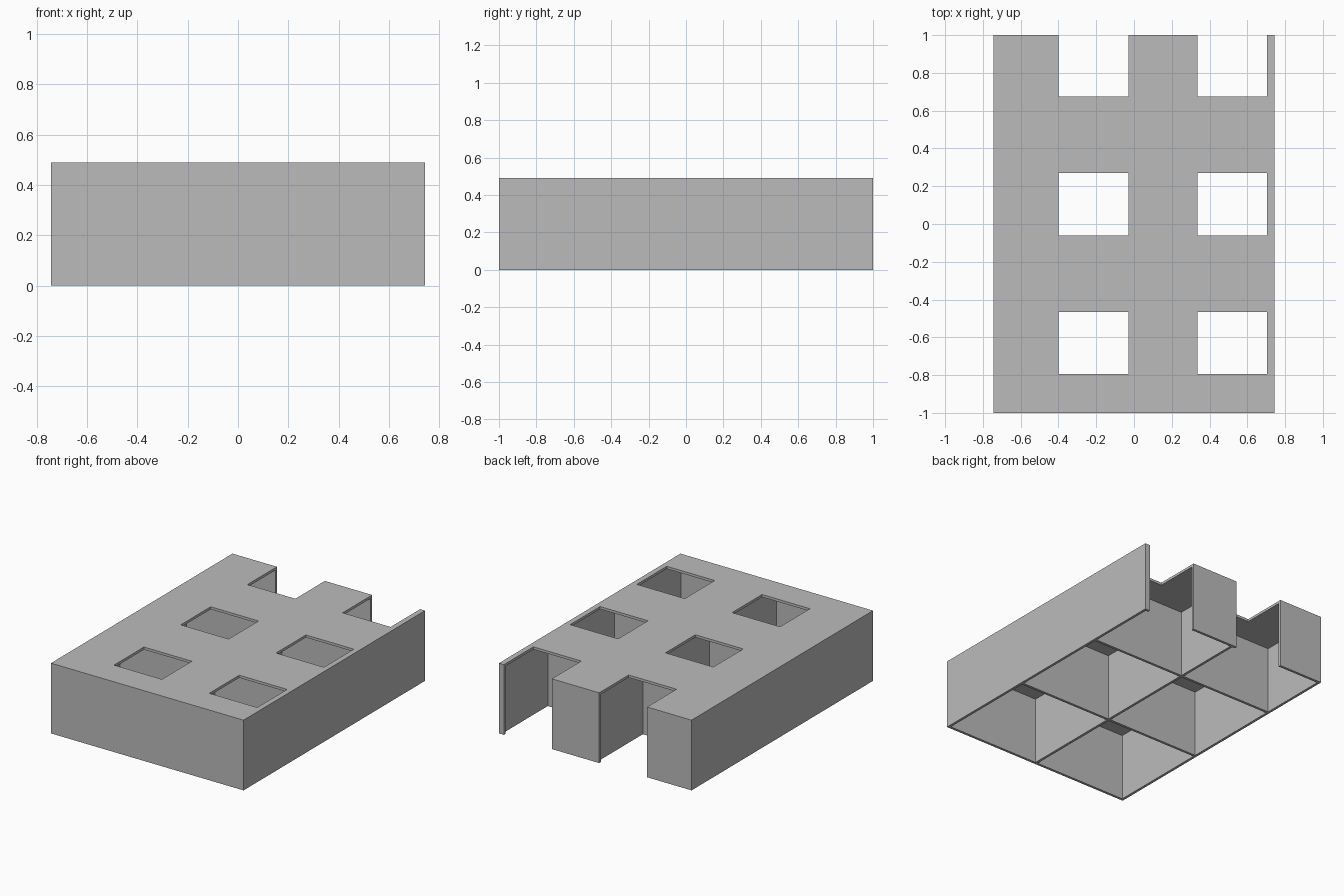
import bpy
import bmesh

cube = bpy.data.objects.get("Cube")
if cube:
    bpy.data.objects.remove(cube, do_unlink=True)

W, D, H = 0.743, 1.0, 0.49   # half width, half depth, height
T = 0.018                    # wall and top panel thickness
PITCH = 0.735                # row and opening spacing

# Wall bands along each axis, and openings cut through the top
x_walls = [(-W, -W + T), (-T / 2, T / 2), (W - T, W)]
y_walls = [(-D, -D + T)]
y_walls += [(-D + PITCH * i, -D + PITCH * i + T) for i in (1, 2)]
y_walls += [(D - T, D)]
x_holes = [(-0.40 + PITCH * i, -0.03 + PITCH * i) for i in range(2)]
y_holes = [(-0.795 + PITCH * i, min(D, -0.465 + PITCH * i)) for i in range(3)]


def cuts(*groups):
    return sorted({round(v, 4) for group in groups for band in group for v in band})


def inside(v, bands):
    return any(a < v < b for a, b in bands)


xs, ys, zs = cuts(x_walls, x_holes), cuts(y_walls, y_holes), [0, H - T, H]
lines = (xs, ys, zs)


def solid(cell):
    """True where the hollow box has material."""
    if any(i < 0 or i >= len(l) - 1 for i, l in zip(cell, lines)):
        return False
    x, y, z = ((l[i] + l[i + 1]) / 2 for i, l in zip(cell, lines))
    if inside(x, x_holes) and inside(y, y_holes):
        return False
    return z > H - T or inside(x, x_walls) or inside(y, y_walls)


# Skin the solid cells with their outer faces only
bm = bmesh.new()
verts = {}


def vert(key):
    if key not in verts:
        verts[key] = bm.verts.new([l[i] for l, i in zip(lines, key)])
    return verts[key]


for i in range(len(xs) - 1):
    for j in range(len(ys) - 1):
        for k in range(len(zs) - 1):
            cell = (i, j, k)
            if not solid(cell):
                continue
            for axis in range(3):
                u, v = (axis + 1) % 3, (axis + 2) % 3
                for side in (0, 1):
                    near = list(cell)
                    near[axis] += 2 * side - 1
                    if solid(near):
                        continue
                    ring = []
                    for du, dv in ((0, 0), (1, 0), (1, 1), (0, 1)):
                        key = list(cell)
                        key[axis] += side
                        key[u] += du
                        key[v] += dv
                        ring.append(vert(tuple(key)))
                    bm.faces.new(ring if side else ring[::-1])

mesh = bpy.data.meshes.new("compartment_box")
bm.to_mesh(mesh)
bm.free()
box = bpy.data.objects.new("compartment_box", mesh)
bpy.context.collection.objects.link(box)

# Plain grey material
grey = bpy.data.materials.new("plain_grey")
grey.use_nodes = True
color = (0.5, 0.5, 0.5, 1)
grey.diffuse_color = color
grey.node_tree.nodes["Principled BSDF"].inputs["Base Color"].default_value = color
mesh.materials.append(grey)
